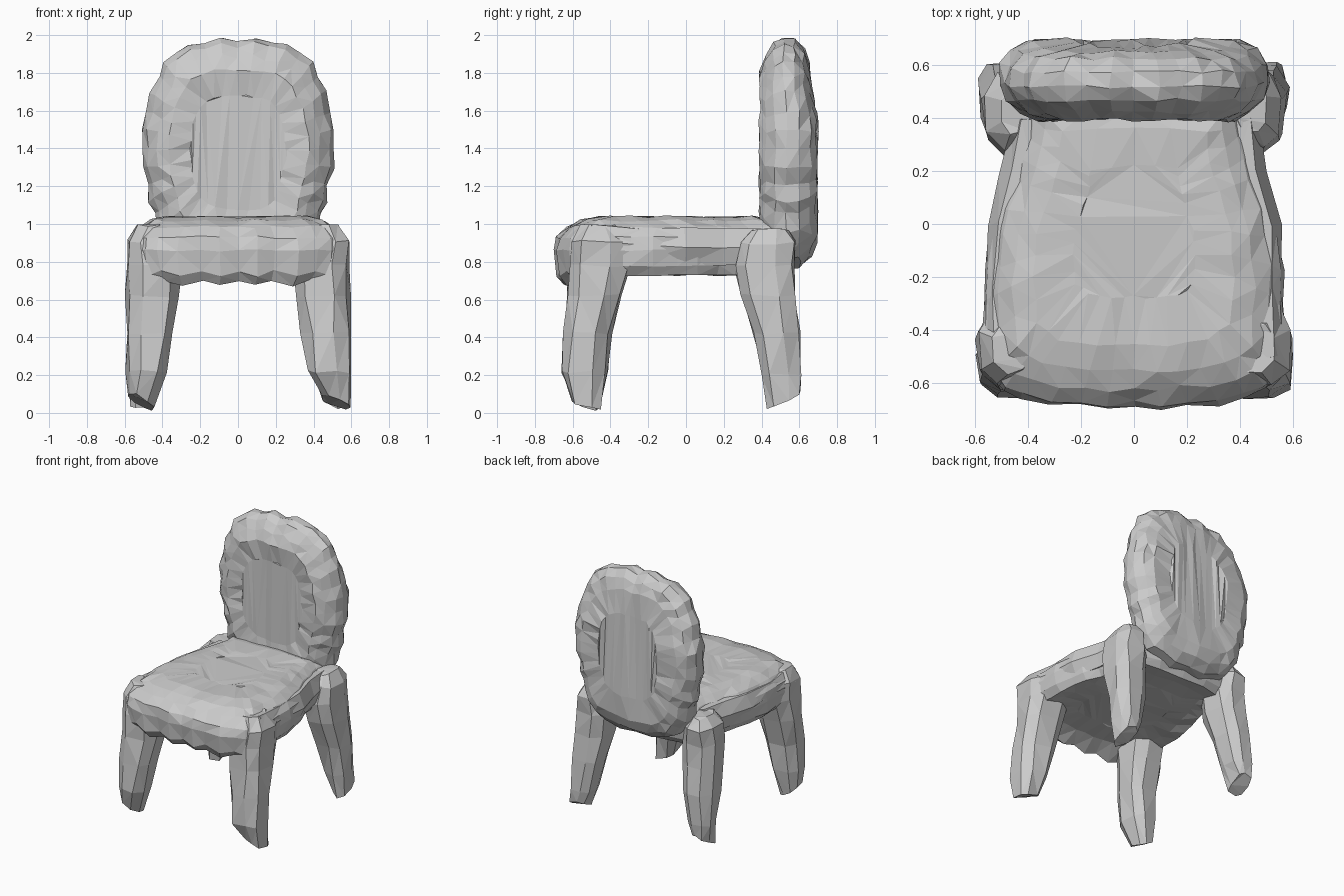
import bpy, bmesh, math, random
from mathutils import Vector

random.seed(7)
if "Cube" in bpy.data.objects:
    bpy.data.objects.remove(bpy.data.objects["Cube"])


def full_outline(half, steps=2):
    """Mirror a half outline across x = 0 and split every segment."""
    pts = half + [(-x, v) for x, v in reversed(half[1:-1])]
    out = []
    for a, b in zip(pts, pts[1:] + pts[:1]):
        for s in range(steps):
            t = s / steps
            out.append((a[0] + (b[0] - a[0]) * t, a[1] + (b[1] - a[1]) * t))
    return out


def loft(name, rings, jitter):
    """Skin a stack of rings, cap both ends, keep flat rough facets."""
    bm = bmesh.new()
    rows = []
    for ring in rings:
        rows.append([bm.verts.new(p + Vector([random.uniform(-jitter, jitter)
                                              for _ in range(3)])) for p in ring])
    n = len(rows[0])
    for a, b in zip(rows, rows[1:]):
        for i in range(n):
            j = (i + 1) % n
            bm.faces.new((a[i], a[j], b[j], b[i]))
    bm.faces.new(rows[0])
    bm.faces.new(rows[-1])
    bmesh.ops.triangulate(bm, faces=bm.faces[:])
    bmesh.ops.recalc_face_normals(bm, faces=bm.faces[:])
    mesh = bpy.data.meshes.new(name)
    bm.to_mesh(mesh)
    bm.free()
    obj = bpy.data.objects.new(name, mesh)
    bpy.context.collection.objects.link(obj)


def pleat(i, amount):
    return 1 + amount * (1 if i % 2 else -1)


# Backrest: slab with a wide pleated rim, thinner towards the top
back_half = [(0, .76), (.25, .785), (.39, .88), (.45, 1.05), (.485, 1.2),
             (.515, 1.4), (.49, 1.6), (.43, 1.79), (.34, 1.91), (.18, 1.975), (0, 1.98)]
back_levels = [(.405, .5), (.39, .73), (.42, .84), (.47, .95), (.53, 1),
               (.6, .985), (.66, .9), (.69, .78), (.695, .5)]
mid = 1.38
rings = []
for y, s in back_levels:
    fold = .018 if s > .8 else .006
    ring = []
    for i, (x, z) in enumerate(full_outline(back_half)):
        k = s * pleat(i, fold)
        height = mid + (z - mid) * k
        lean = .17 * max(0, y - .45) * min(1, max(0, (height - 1.55) / .2))
        ring.append(Vector((x * k, y - lean, height)))
    rings.append(ring)
loft("backrest", rings, .008)

# Seat: thick cushion with a sloping edge and a drooping, pleated front lip
seat_half = [(0, -.69), (.2, -.69), (.43, -.66), (.55, -.57), (.57, -.3),
             (.55, -.05), (.48, .18), (.43, .36), (.41, .52), (0, .56)]
seat_levels = [(.75, .5), (.745, .75), (.73, .92), (.78, .98), (.86, 1), (.93, .98),
               (.985, .9), (1.02, .8), (1.038, .66), (1.035, .4)]
rings = []
for z, s in seat_levels:
    ring = []
    for i, (x, y) in enumerate(full_outline(seat_half)):
        fold = pleat(i, .012) if s > .85 else 1
        droop = .035 if y < -.6 and s > .85 and z < .8 else 0
        ring.append(Vector((x * s * fold, y * s * fold, z - droop * (1 + i % 2) * .8)))
    rings.append(ring)
loft("seat", rings, .007)


def boxy(v):
    return math.copysign(abs(v) ** .75, v)


# Legs: chunky posts, each level is (z, x centre, y centre, x radius, y radius)
def leg(name, side, levels, tip_x, tip_y):
    rings = []
    for z, cx, cy, rx, ry in levels:
        ring = []
        for i in range(8):
            a = math.tau * i / 8 + .25
            u, v = boxy(math.cos(a)), boxy(math.sin(a))
            lift = tip_x * u + tip_y * v if z < .1 else 0
            ring.append(Vector((side * (cx + rx * u), cy + ry * v, z + lift)))
        rings.append(ring)
    loft(name, rings, .01)


front_levels = [(.06, .515, -.53, .075, .08), (.22, .485, -.54, .11, .125),
                (.42, .465, -.52, .13, .125), (.62, .45, -.48, .145, .145),
                (.78, .445, -.455, .15, .17), (.91, .475, -.46, .12, .15),
                (.99, .46, -.46, .07, .1)]
back_leg_levels = [(.07, .515, .52, .065, .085), (.2, .49, .51, .09, .105),
                   (.42, .47, .48, .115, .125), (.62, .45, .435, .125, .15),
                   (.78, .44, .415, .13, .16), (.9, .45, .43, .11, .15),
                   (.97, .45, .44, .06, .1)]
for label, side in (("left", 1), ("right", -1)):
    leg("front_leg_" + label, side, front_levels, -.03 * side, -.025)
    leg("back_leg_" + label, side, back_leg_levels, -.01, .04)


# Side rails: rough ridges running between the legs under the seat edge
def rail(name, side):
    rings = []
    for y, cx, cz, rx, rz in ((-.5, .5, .91, .07, .09), (-.25, .49, .89, .075, .1),
                              (0, .47, .88, .08, .11), (.2, .425, .88, .08, .11),
                              (.4, .4, .89, .07, .1)):
        rings.append([Vector((side * (cx + rx * math.cos(math.tau * i / 6)), y,
                              cz + rz * math.sin(math.tau * i / 6))) for i in range(6)])
    loft(name, rings, .012)


rail("side_rail_left", 1)
rail("side_rail_right", -1)
